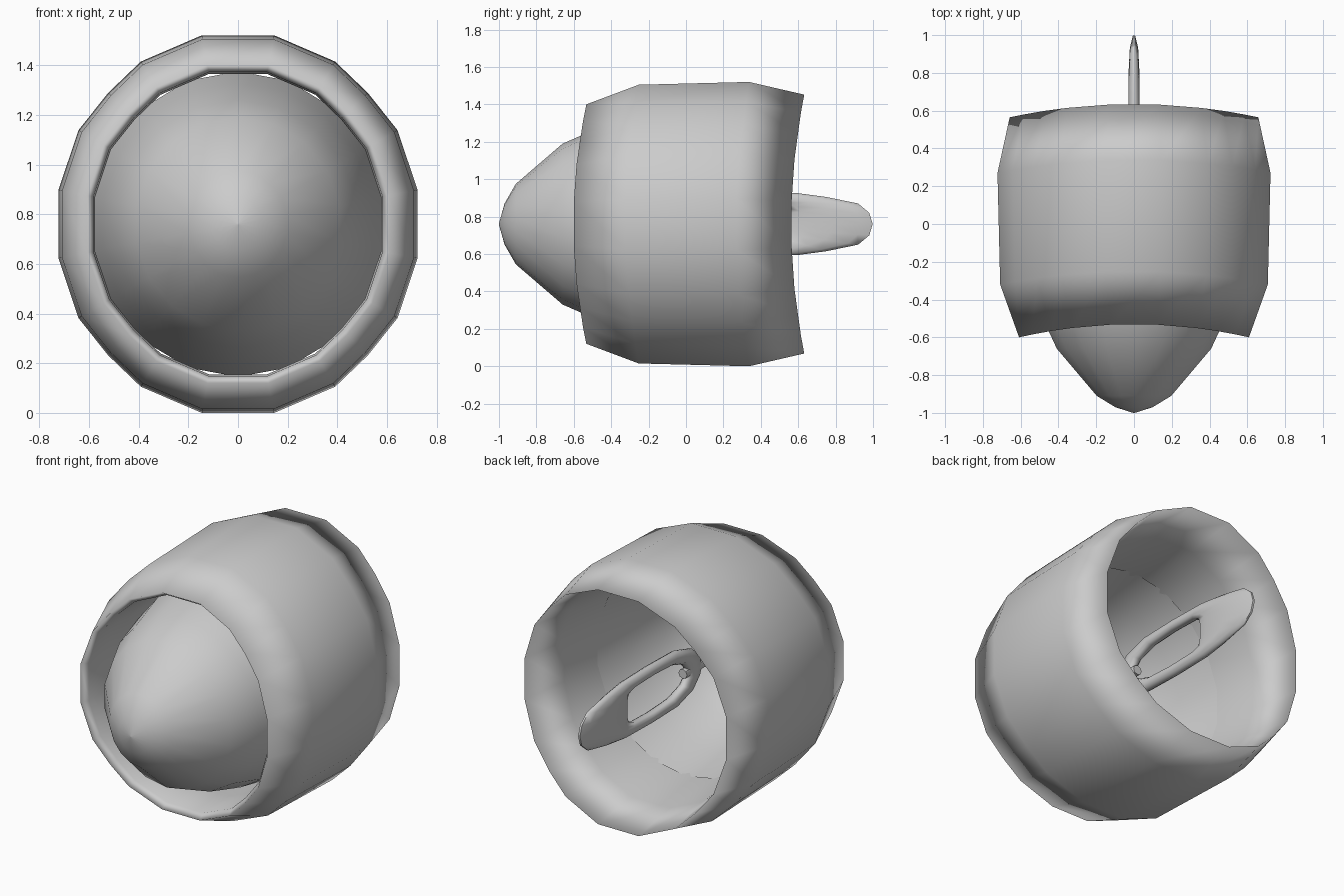
import bpy, bmesh, math

if "Cube" in bpy.data.objects:
    bpy.data.objects.remove(bpy.data.objects["Cube"])

CZ = 0.76  # height of the long axis

# One quadrant of the slightly oval 20-sided cross-section (x, z), mirrored round
QUAD = [(0.192, 1.0), (0.515, 0.861), (0.687, 0.696), (0.845, 0.498), (0.951, 0.181)]
SECTION = (QUAD + [(x, -z) for x, z in reversed(QUAD)]
           + [(-x, -z) for x, z in QUAD] + [(-x, z) for x, z in reversed(QUAD)])


def make_object(name, rings, closed=False, caps=(), smooth=45):
    """Bridge rings of points into one smooth-shaded skin."""
    bm = bmesh.new()
    loops = [[bm.verts.new(p) for p in ring] for ring in rings]
    pairs = list(zip(loops, loops[1:]))
    if closed:
        pairs.append((loops[-1], loops[0]))
    for a, b in pairs:
        n = len(a)
        for i in range(n):
            j = (i + 1) % n
            bm.faces.new((a[i], a[j], b[j], b[i]))
    for k in caps:
        bm.faces.new(loops[k])
    bmesh.ops.remove_doubles(bm, verts=bm.verts, dist=0.0005)
    bmesh.ops.recalc_face_normals(bm, faces=bm.faces)
    mesh = bpy.data.meshes.new(name)
    bm.to_mesh(mesh)
    bm.free()
    ob = bpy.data.objects.new(name, mesh)
    bpy.context.collection.objects.link(ob)
    bpy.ops.object.select_all(action='DESELECT')
    ob.select_set(True)
    bpy.context.view_layer.objects.active = ob
    bpy.ops.object.shade_smooth_by_angle(angle=math.radians(smooth))
    return ob


# Hollow cowling: outer skin front to back, then inner wall back to front;
# every ring is swept forward at the sides
profile = [(-0.53, 0.64), (-0.25, 0.745), (0.34, 0.76), (0.635, 0.692),
           (0.33, 0.645), (0.05, 0.61), (-0.25, 0.605), (-0.49, 0.612)]
make_object("cowling", [[(r * x, y - 0.07 * (x / 0.951) ** 2, CZ + r * z)
                         for x, z in SECTION] for y, r in profile],
            closed=True, smooth=180)

# Nose cone: open rounded shell that meets the inside of the cowling
SIDES = 18
nose = [(-1.0, 0.004, 0.004), (-0.97, 0.10, 0.11), (-0.91, 0.20, 0.215),
        (-0.66, 0.415, 0.43), (-0.50, 0.49, 0.50), (-0.25, 0.55, 0.57),
        (0.0, 0.588, 0.615)]
make_object("nose_cone", [[(rx * math.sin(2 * math.pi * i / SIDES), y,
                            CZ + rz * math.cos(2 * math.pi * i / SIDES))
                           for i in range(SIDES)] for y, rx, rz in nose],
            caps=(0,), smooth=60)

# Tail fin: flat slotted loop standing in the centre plane
outer = [(0.998, 0), (0.98, 0.06), (0.92, 0.11), (0.75, 0.145), (0.60, 0.165),
         (0.35, 0.17), (0.10, 0.165), (-0.05, 0.12), (-0.12, 0.05), (-0.14, 0)]
hole = [(0.565, 0), (0.565, 0.03), (0.56, 0.06), (0.55, 0.085), (0.50, 0.105),
        (0.33, 0.11), (0.15, 0.10), (0.04, 0.065), (0.01, 0.03), (0.0, 0)]


def mirrored(half):
    return half + [(y, -z) for y, z in reversed(half[1:-1])]


outline, slot = mirrored(outer), mirrored(hole)
# (blend from outline to slot, half thickness) round the rim section
section = [(0, 0.006), (0.15, 0.022), (0.5, 0.03), (0.85, 0.026), (1, 0.012),
           (1, -0.012), (0.85, -0.026), (0.5, -0.03), (0.15, -0.022), (0, -0.006)]
make_object("tail_fin", [[(w, a[0] + t * (b[0] - a[0]), CZ + a[1] + t * (b[1] - a[1]))
                          for a, b in zip(outline, slot)] for t, w in section],
            closed=True, smooth=60)

# Stem joining the fin to the inside of the nose
make_object("fin_stem", [[(0.028 * math.cos(k * math.pi / 4), y,
                           CZ + 0.028 * math.sin(k * math.pi / 4))
                          for k in range(8)] for y in (-0.97, 0.03)], caps=(0, 1))
